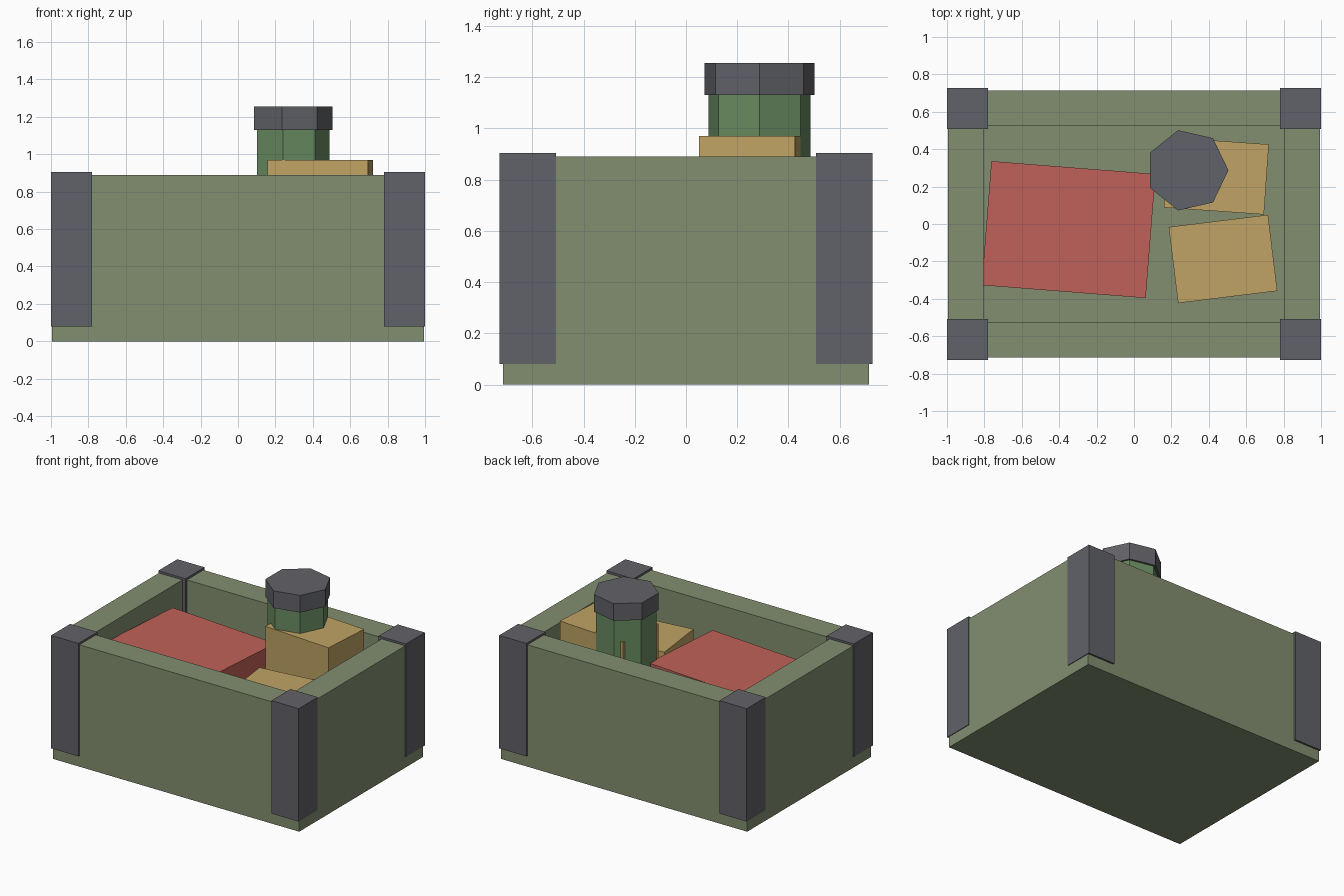
import bpy, bmesh, math
from mathutils import Matrix, Vector

if "Cube" in bpy.data.objects:
    bpy.data.objects.remove(bpy.data.objects["Cube"])


def material(name, rgb):
    m = bpy.data.materials.new(name)
    m.diffuse_color = (*rgb, 1)
    m.use_nodes = True
    m.node_tree.nodes["Principled BSDF"].inputs["Base Color"].default_value = m.diffuse_color
    return m


OLIVE = material("olive", (0.225, 0.275, 0.163))
STEEL = material("dark_grey", (0.12, 0.122, 0.138))
RED = material("red", (0.53, 0.12, 0.10))
TAN = material("tan", (0.53, 0.37, 0.13))
GREEN = material("green", (0.14, 0.26, 0.117))


def finish(name, bm, mat):
    bmesh.ops.recalc_face_normals(bm, faces=bm.faces)
    mesh = bpy.data.meshes.new(name)
    bm.to_mesh(mesh)
    bm.free()
    mesh.materials.append(mat)
    ob = bpy.data.objects.new(name, mesh)
    bpy.context.collection.objects.link(ob)
    return ob


def box_bm(w, d, z0, z1):
    bm = bmesh.new()
    bmesh.ops.create_cube(bm, size=1)
    bmesh.ops.scale(bm, vec=(w, d, z1 - z0), verts=bm.verts)
    bmesh.ops.translate(bm, vec=(0, 0, (z0 + z1) / 2), verts=bm.verts)
    return bm


def box(name, x, y, w, d, z0, z1, mat, turn=0):
    ob = finish(name, box_bm(w, d, z0, z1), mat)
    ob.location = (x, y, 0)
    ob.rotation_euler.z = math.radians(turn)
    return ob


def prism(name, x, y, r, z0, z1, mat, sides=7):
    # first corner points along +x
    bm = bmesh.new()
    ring = [bm.verts.new((r * math.cos(a), r * math.sin(a), z0))
            for a in (i * math.tau / sides for i in range(sides))]
    base = bm.faces.new(ring)
    ext = bmesh.ops.extrude_face_region(bm, geom=[base], use_keep_orig=True)
    top = [v for v in ext["geom"] if isinstance(v, bmesh.types.BMVert)]
    bmesh.ops.translate(bm, vec=(0, 0, z1 - z0), verts=top)
    ob = finish(name, bm, mat)
    ob.location = (x, y, 0)
    return ob


FLOOR = 0.15

# open crate: inset the top, then push it down to the inner floor
bm = box_bm(1.99, 1.43, 0, 0.89)
top = max(bm.faces, key=lambda f: f.calc_center_median().z)
bmesh.ops.inset_region(bm, faces=[top], thickness=0.19, use_even_offset=True)
ext = bmesh.ops.extrude_face_region(bm, geom=[top])
bmesh.ops.delete(bm, geom=[top], context='FACES_ONLY') if top.is_valid else None
floor = [v for v in ext["geom"] if isinstance(v, bmesh.types.BMVert)]
bmesh.ops.translate(bm, vec=(0, 0, FLOOR - 0.89), verts=floor)
finish("crate", bm, OLIVE)

# corner posts
for sx, xn in ((-1, "left"), (1, "right")):
    for sy, yn in ((-1, "front"), (1, "back")):
        box(f"corner_post_{yn}_{xn}", sx * 0.89, sy * 0.618, 0.22, 0.22,
            0.08, 0.905, STEEL)

# packed boxes
box("red_box", -0.35, -0.03, 0.88, 0.665, FLOOR, 0.765, RED, -4.5)
box("tall_tan_box", 0.44, 0.257, 0.537, 0.376, FLOOR, 0.97, TAN, -4)
box("short_tan_box", 0.476, -0.187, 0.535, 0.41, FLOOR, 0.716, TAN, 7)

# bottle and its cap
prism("bottle", 0.285, 0.287, 0.205, FLOOR, 1.13, GREEN)
prism("bottle_cap", 0.285, 0.287, 0.22, 1.13, 1.255, STEEL)
